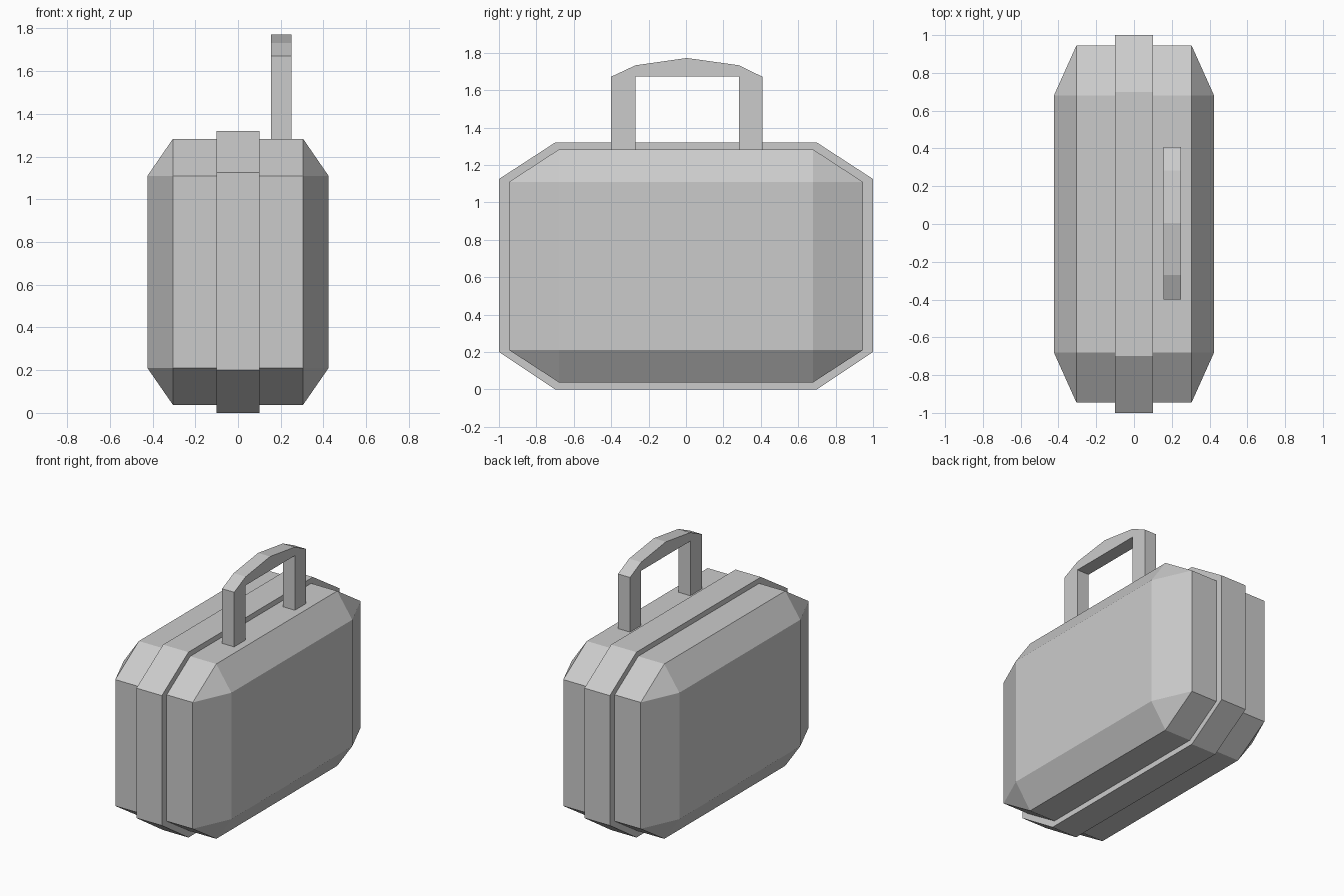
import bpy, bmesh
from math import radians

if "Cube" in bpy.data.objects:
    bpy.data.objects.remove(bpy.data.objects["Cube"])


def finish(name, bm):
    bmesh.ops.recalc_face_normals(bm, faces=bm.faces[:])
    mesh = bpy.data.meshes.new(name)
    bm.to_mesh(mesh)
    bm.free()
    obj = bpy.data.objects.new(name, mesh)
    bpy.context.collection.objects.link(obj)
    return obj


def octagon(y, z0, z1, cut_y, low, high):
    """Side outline of the case with clipped corners, as (y, z) points."""
    half = [(cut_y, z0), (y, low), (y, high), (cut_y, z1)]
    return half + [(-a, b) for a, b in reversed(half)]


def extrude_profile(name, profile, x0, x1):
    bm = bmesh.new()
    face = bm.faces.new([bm.verts.new((x0, y, z)) for y, z in profile])
    new = bmesh.ops.extrude_face_region(bm, geom=[face], use_keep_orig=True)["geom"]
    bmesh.ops.translate(bm, vec=(x1 - x0, 0, 0),
                        verts=[v for v in new if isinstance(v, bmesh.types.BMVert)])
    return finish(name, bm)


# Raised band around the middle
extrude_profile("centre_band", octagon(1.0, 0.0, 1.32, 0.70, 0.20, 1.125), -0.10, 0.10)

# Bevelled shell on one side, mirrored to the other
outline = octagon(0.945, 0.038, 1.283, 0.68, 0.21, 1.11)
bm = bmesh.new()
for x in (0.10, 0.305):
    for y, z in outline:
        bm.verts.new((x, y, z))
for y in (-0.68, 0.68):
    for z in (0.21, 1.11):
        bm.verts.new((0.424, y, z))
bmesh.ops.convex_hull(bm, input=bm.verts[:])
bmesh.ops.dissolve_limit(bm, angle_limit=radians(1), verts=bm.verts[:], edges=bm.edges[:])
shell = finish("case_shells", bm)
shell.modifiers.new("Mirror", 'MIRROR').use_axis[0] = True

# Arched carry handle standing on the right-hand shell
handle = [(-0.40, 1.283), (-0.27, 1.283), (-0.27, 1.672), (0.283, 1.672),
          (0.283, 1.283), (0.408, 1.283), (0.408, 1.672), (0.283, 1.733),
          (0.005, 1.772), (-0.27, 1.733), (-0.40, 1.672)]
extrude_profile("carry_handle", handle, 0.155, 0.25)
